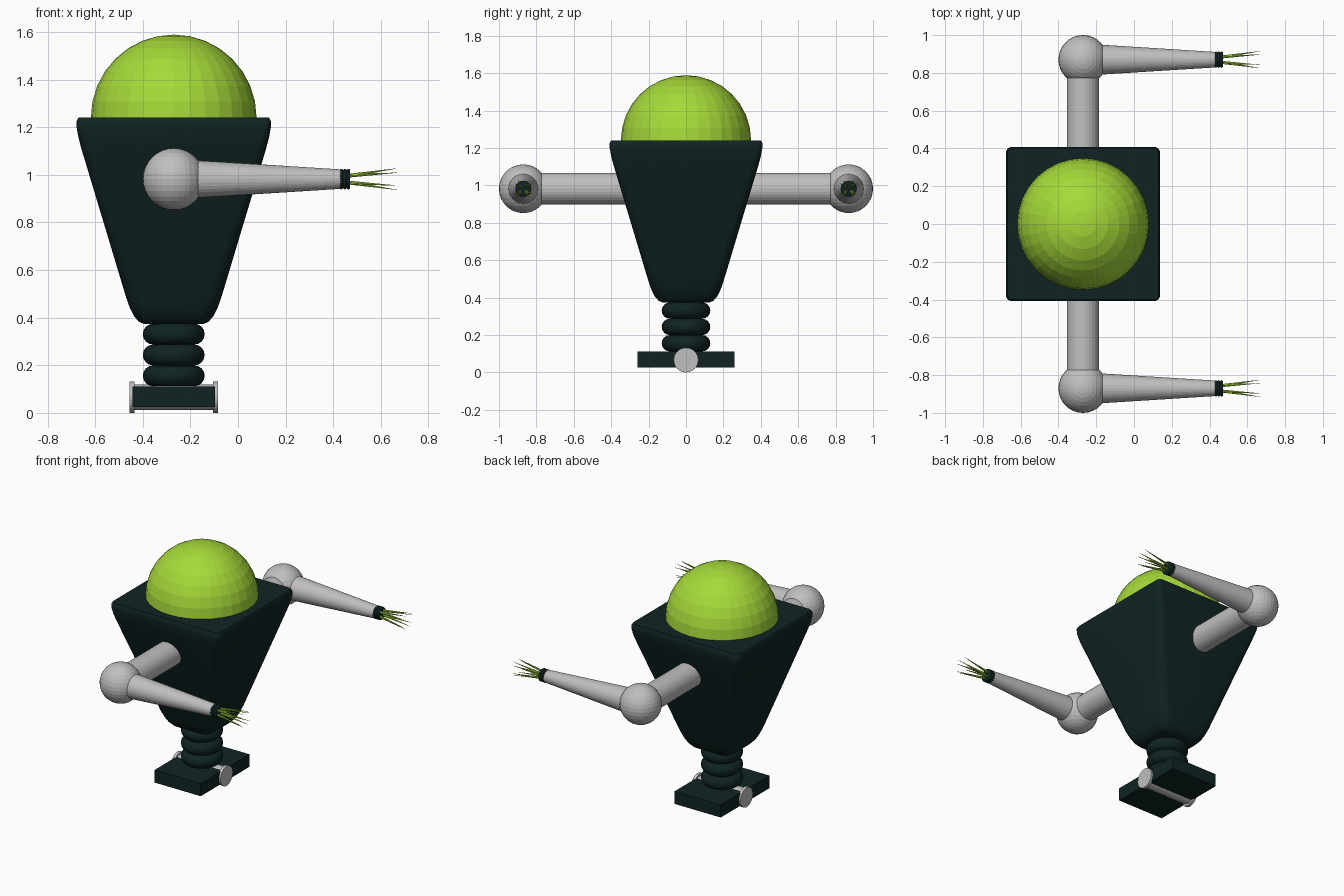
import bpy, bmesh, math
from mathutils import Vector, Matrix

if "Cube" in bpy.data.objects:
    bpy.data.objects.remove(bpy.data.objects["Cube"])

CX = -0.27      # body axis
ARM_Z = 0.982   # arm height


def material(name, rgb):
    m = bpy.data.materials.new(name)
    m.diffuse_color = (*rgb, 1)
    m.use_nodes = True
    m.node_tree.nodes["Principled BSDF"].inputs["Base Color"].default_value = m.diffuse_color
    return m


GREEN = material("lime green", (0.38, 0.70, 0.04))
DARK = material("dark teal", (0.005, 0.017, 0.017))
GREY = material("light grey", (0.53, 0.52, 0.52))


def finish(bm, name, mat, smooth=None):
    bmesh.ops.recalc_face_normals(bm, faces=bm.faces)
    me = bpy.data.meshes.new(name)
    bm.to_mesh(me)
    bm.free()
    me.materials.append(mat)
    ob = bpy.data.objects.new(name, me)
    bpy.context.collection.objects.link(ob)
    if smooth:
        bpy.ops.object.select_all(action='DESELECT')
        ob.select_set(True)
        bpy.context.view_layer.objects.active = ob
        bpy.ops.object.shade_smooth_by_angle(angle=math.radians(smooth))
    return ob


def add_cone(bm, a, b, r1, r2, sides=32):
    a, b = Vector(a), Vector(b)
    rot = (b - a).to_track_quat('Z', 'Y').to_matrix().to_4x4()
    bmesh.ops.create_cone(bm, cap_ends=True, segments=sides, radius1=r1, radius2=r2,
                          depth=(b - a).length,
                          matrix=Matrix.Translation((a + b) / 2) @ rot)


def cone(name, mat, *args, **kw):
    bm = bmesh.new()
    add_cone(bm, *args, **kw)
    return finish(bm, name, mat)


def loft(name, mat, rings, smooth=None):
    bm = bmesh.new()
    loops = [[bm.verts.new(p) for p in ring] for ring in rings]
    n = len(loops[0])
    for lo, hi in zip(loops, loops[1:]):
        for i in range(n):
            bm.faces.new((lo[i], lo[(i + 1) % n], hi[(i + 1) % n], hi[i]))
    bm.faces.new(loops[0])
    bm.faces.new(loops[-1])
    return finish(bm, name, mat, smooth)


def rounded_square(half, corner, z, steps=5):
    pts = []
    for q, (sx, sy) in enumerate(((1, 1), (-1, 1), (-1, -1), (1, -1))):
        for k in range(steps + 1):
            t = math.pi / 2 * (q + k / steps)
            pts.append((CX + sx * (half - corner) + corner * math.cos(t),
                        sy * (half - corner) + corner * math.sin(t), z))
    return pts


def bulge_rings(z0, count, height, radius, sides=32):
    """Stacked rounded rings as one (radius, z) profile."""
    minor = height / 2
    prof = []
    for i in range(count):
        for k in range(9):
            t = -math.pi / 2 + math.pi * k / 8
            prof.append((radius - minor + minor * math.cos(t),
                         z0 + height * i + minor + minor * math.sin(t)))
    return [[(r * math.cos(2 * math.pi * j / sides), r * math.sin(2 * math.pi * j / sides), z)
             for j in range(sides)] for r, z in prof]


# Tapered square body: half width, corner radius, height
profile = ((0.125, 0.05, 0.374), (0.145, 0.055, 0.382), (0.166, 0.06, 0.405),
           (0.184, 0.06, 0.44), (0.200, 0.055, 0.485), (0.388, 0.04, 1.11),
           (0.401, 0.035, 1.16), (0.408, 0.033, 1.20), (0.408, 0.03, 1.225), (0.401, 0.03, 1.24))
loft("body", DARK, [rounded_square(*p[:2], p[2]) for p in profile], smooth=35)

# Dome head: upper half of a sphere
bm = bmesh.new()
bmesh.ops.create_uvsphere(bm, u_segments=32, v_segments=16, radius=0.348,
                          matrix=Matrix.Translation((CX, 0, 1.241)))
bmesh.ops.delete(bm, geom=[v for v in bm.verts if v.co.z < 1.235], context='VERTS')
bmesh.ops.holes_fill(bm, edges=[e for e in bm.edges if e.is_boundary])
finish(bm, "dome_head", GREEN)

# Ribbed neck
neck = loft("ribbed_neck", DARK, bulge_rings(0.112, 3, 0.0875, 0.13), smooth=60)
neck.location.x = CX

# Foot block with axle and end discs
bm = bmesh.new()
bmesh.ops.create_cube(bm, size=1, matrix=Matrix.Translation((CX, 0, 0.068))
                      @ Matrix.Diagonal((0.345, 0.52, 0.086, 1)))
finish(bm, "foot_block", DARK)
cone("axle", GREY, (CX - 0.17, 0, 0.066), (CX + 0.17, 0, 0.066), 0.053, 0.053)
for s, side in ((-1, "left"), (1, "right")):
    cone(side + "_wheel_disc", GREY, (CX + s * 0.165, 0, 0.066), (CX + s * 0.185, 0, 0.066),
         0.066, 0.066)

# Arms: upper arm, elbow, forearm, ribbed wrist and spiky fingers
for s, side in ((-1, "front"), (1, "back")):
    y = s * 0.87
    cone(side + "_upper_arm", GREY, (CX, s * 0.25, ARM_Z), (CX, y, ARM_Z), 0.085, 0.085)
    bm = bmesh.new()
    bmesh.ops.create_uvsphere(bm, u_segments=32, v_segments=16, radius=0.13,
                              matrix=Matrix.Translation((CX, y, ARM_Z)))
    finish(bm, side + "_elbow", GREY)
    cone(side + "_forearm", GREY, (CX, y, ARM_Z), (0.43, y, ARM_Z), 0.085, 0.041)
    wrist = loft(side + "_wrist", DARK, bulge_rings(0, 3, 0.0147, 0.043, 24), smooth=60)
    wrist.rotation_euler.y = math.pi / 2
    wrist.location = (0.427, y, ARM_Z)
    bm = bmesh.new()
    for sy in (-1, 1):
        for sz in (-1, 1):
            for a, b in ((0.045, 0.027), (0.027, 0.045)):
                add_cone(bm, (0.46, y + sy * 0.014, ARM_Z + sz * 0.014),
                         (0.667, y + sy * a, ARM_Z + sz * b), 0.008, 0.0005, sides=8)
    finish(bm, side + "_fingers", GREEN)
